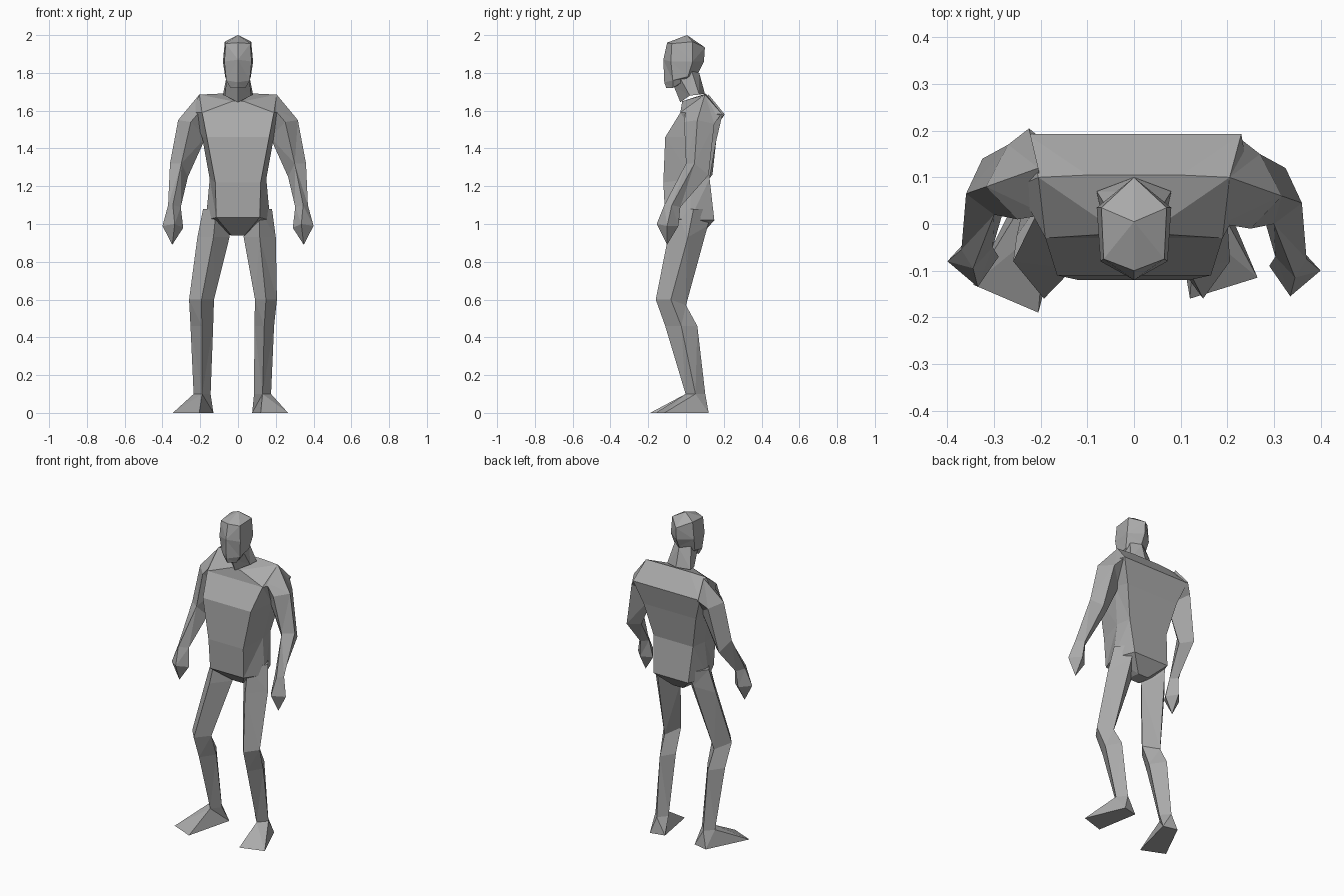
import bpy
import bmesh

cube = bpy.data.objects.get("Cube")
if cube:
    bpy.data.objects.remove(cube)

# One plain grey for the whole figure
grey = bpy.data.materials.new("plain grey")
grey.use_nodes = True
colour = (0.4, 0.4, 0.4, 1)
grey.diffuse_color = colour
grey.node_tree.nodes["Principled BSDF"].inputs["Base Color"].default_value = colour


def loft(name, rings, tip=None):
    """Skin a stack of equal-sized rings, closing it with caps or a pointed tip."""
    bm = bmesh.new()
    rows = [[bm.verts.new(p) for p in ring] for ring in rings]
    count = len(rows[0])
    for low, high in zip(rows, rows[1:]):
        for i in range(count):
            j = (i + 1) % count
            bm.faces.new((low[i], low[j], high[j], high[i]))
    bm.faces.new(rows[0])
    if tip:
        end = bm.verts.new(tip)
        for i in range(count):
            bm.faces.new((rows[-1][i], rows[-1][(i + 1) % count], end))
    else:
        bm.faces.new(rows[-1])
    bmesh.ops.triangulate(bm, faces=[f for f in bm.faces if len(f.verts) == 4])
    bmesh.ops.recalc_face_normals(bm, faces=bm.faces)
    mesh = bpy.data.meshes.new(name)
    bm.to_mesh(mesh)
    bm.free()
    mesh.materials.append(grey)
    obj = bpy.data.objects.new(name, mesh)
    bpy.context.collection.objects.link(obj)
    return obj


def symmetric(half):
    """Complete a half ring, listed front to back, across the centre plane."""
    return half + [(-x, y, z) for x, y, z in reversed(half) if x > 0]


def diamond(x, y, z, rx, ry, tilt=0.0):
    """Four-sided limb section, its back corner lowered by the tilt."""
    return [(x, y - ry, z), (x + rx, y, z), (x, y + ry, z - tilt), (x - rx, y, z)]


# Torso: crotch, hips, waist, chest, shoulder blades, neckline
torso = [
    [(.035, .0, .94), (.04, .04, .94), (.035, .08, .94)],
    [(.115, -.11, 1.035), (.17, .02, 1.02), (.12, .15, 1.02)],
    [(.12, -.12, 1.22), (.15, .03, 1.24), (.135, .125, 1.24)],
    [(.165, -.11, 1.46), (.19, .06, 1.46), (.18, .16, 1.44)],
    [(.19, -.03, 1.59), (.25, .08, 1.59), (.23, .193, 1.58)],
    [(.03, -.02, 1.65), (.205, .1, 1.685), (.1, .105, 1.69)],
]
loft("torso", [symmetric(half) for half in torso])

# Neck leaning forward out of the shoulders
neck = [
    [(0, -.03, 1.645), (.07, .02, 1.68), (.08, .07, 1.685), (0, .1, 1.69)],
    [(0, -.065, 1.73), (.06, -.03, 1.77), (.055, .03, 1.81), (0, .07, 1.8)],
]
loft("neck", [symmetric(half) for half in neck])

# Head: chin, jaw, cheeks, brow, pointed crown
head = [
    [(0, -.105, 1.72), (.04, -.07, 1.72), (.055, .0, 1.765), (0, .06, 1.79)],
    [(0, -.115, 1.75), (.062, -.07, 1.76), (.068, .01, 1.78), (0, .07, 1.81)],
    [(0, -.12, 1.87), (.072, -.08, 1.86), (.08, .035, 1.86), (0, .095, 1.86)],
    [(0, -.1, 1.96), (.065, -.075, 1.955), (.07, .035, 1.965), (0, .1, 1.935)],
]
loft("head", [symmetric(half) for half in head], tip=(0, .005, 2))

# Arm sections from shoulder to hand: front, outer, back, inner corners
arm = [
    [(.19, .0, 1.61), (.205, .1, 1.685), (.225, .185, 1.58), (.1, .08, 1.5)],
    [(.25, -.01, 1.54), (.317, .06, 1.55), (.27, .15, 1.53), (.17, .07, 1.46)],
    [(.3, .0, 1.32), (.36, .045, 1.32), (.325, .12, 1.26), (.265, .06, 1.25)],
    [(.345, -.115, 1.1), (.37, -.075, 1.1), (.335, -.03, 1.09), (.303, -.07, 1.09)],
    [(.335, -.155, 1.0), (.4, -.1, .99), (.345, -.04, .99), (.29, -.09, .98)],
]
for side, sign, shift in (("left", 1, 0), ("right", -1, .02)):
    place = lambda p: (sign * p[0], p[1] + shift, p[2])
    loft(side + "_arm", [[place(p) for p in ring] for ring in arm],
         tip=place((.348, -.1, .89)))


def leg(side, hip, thigh, knee, ankle, knee_width):
    """Bent leg through the given sideways positions."""
    loft(side + "_leg", [
        diamond(hip, .04, 1.08, .07, .1),
        diamond(thigh, .01, .93, .085, .105, -.06),
        diamond(knee, -.08, .6, knee_width, .08, .03),
        diamond((knee + ankle) / 2, -.025, .46, knee_width - .006, .085),
        diamond(ankle, .05, .1, .045, .052),
    ])


leg("left", .11, .115, .148, .13, .058)
leg("right", -.115, -.13, -.193, -.19, .066)


def foot(side, ankle, heel, outer_toe, inner_toe):
    """Wedge foot running from a narrow ankle to a broad toe edge."""
    out = 1 if ankle > 0 else -1
    top = [(ankle, -.002, .1), (ankle + out * .045, .05, .1),
           (ankle, .102, .1), (ankle - out * .045, .05, .1)]
    sole = [inner_toe + (0,), outer_toe + (0,),
            (heel + out * .05, .12, 0), (heel - out * .04, .1, 0)]
    loft(side + "_foot", [sole, top])


foot("left", .13, .115, (.265, -.115), (.12, -.16))
foot("right", -.19, -.17, (-.345, -.13), (-.205, -.19))
